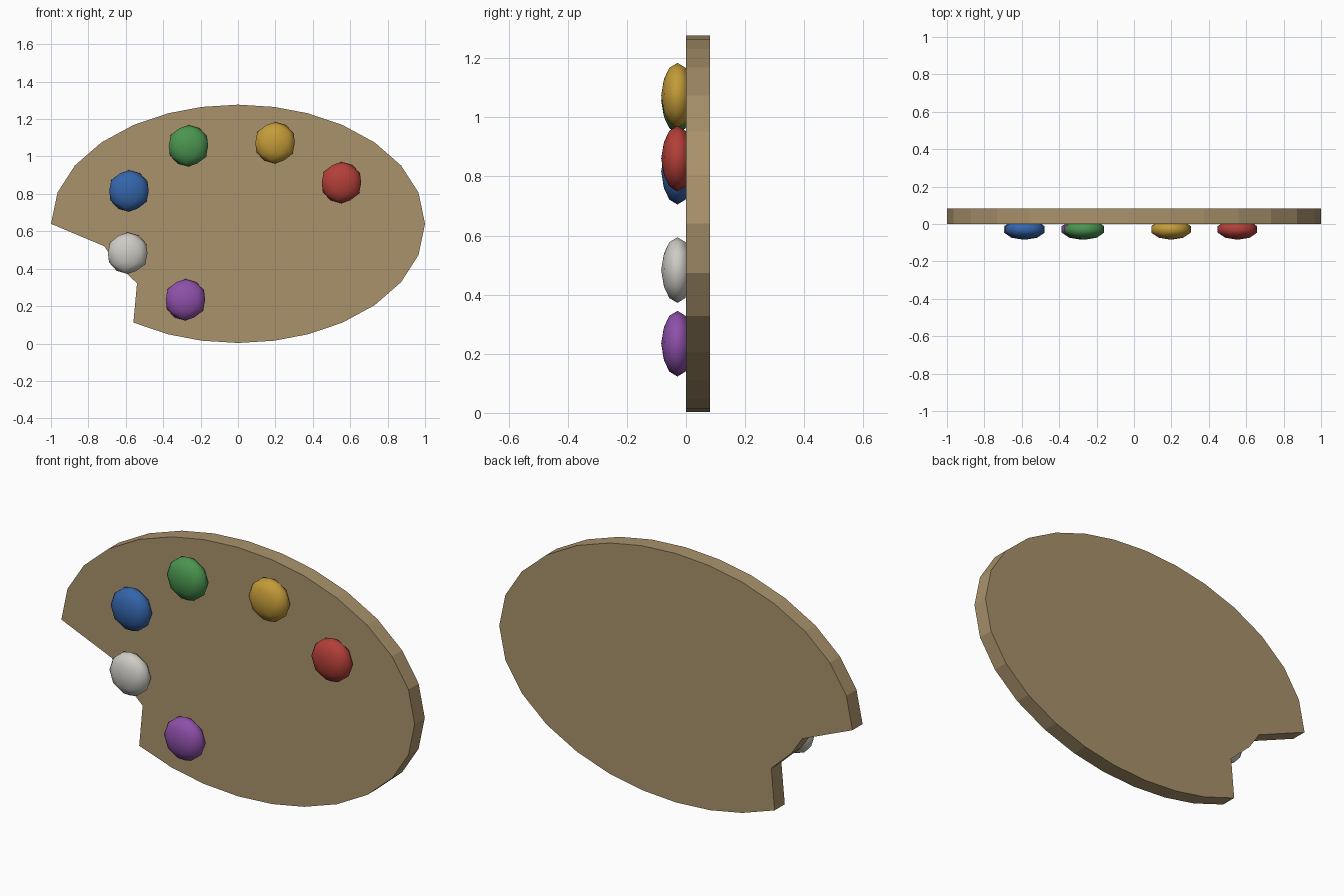
import bpy, bmesh, math
from mathutils import Matrix

if "Cube" in bpy.data.objects:
    bpy.data.objects.remove(bpy.data.objects["Cube"])


def material(name, rgb):
    m = bpy.data.materials.new(name)
    m.diffuse_color = (*rgb, 1)
    m.use_nodes = True
    m.node_tree.nodes["Principled BSDF"].inputs["Base Color"].default_value = m.diffuse_color
    return m


def add_object(name, bm, mat):
    bmesh.ops.recalc_face_normals(bm, faces=bm.faces)
    me = bpy.data.meshes.new(name)
    bm.to_mesh(me)
    bm.free()
    me.materials.append(mat)
    ob = bpy.data.objects.new(name, me)
    bpy.context.collection.objects.link(ob)
    return ob


# Board outline: 28-sided oval, one quarter mirrored to four
RX, RZ, CZ = 1.0, 0.637, 0.64
THICK = 0.082
quarter = [0, 15.2, 29.3, 43, 56, 68, 78.8]
half = quarter + [90] + [180 - a for a in reversed(quarter)]
angles = half + [360 - a for a in reversed(half[1:-1])]
# leave out the lower left points, where the thumb notch is cut
oval = [(RX * math.cos(math.radians(a)), CZ + RZ * math.sin(math.radians(a)))
        for a in angles]
start = [p for p, a in zip(oval, angles) if a <= 180]
end = [p for p, a in zip(oval, angles) if a > 235]
notch = [(-0.715, 0.52), (-0.655, 0.43), (-0.54, 0.322)]

# Palette board
bm = bmesh.new()
face = bm.faces.new([bm.verts.new((x, 0, z)) for x, z in start + notch + end])
ext = bmesh.ops.extrude_face_region(bm, geom=[face], use_keep_orig=True)
bmesh.ops.translate(bm, vec=(0, THICK, 0),
                    verts=[g for g in ext["geom"] if isinstance(g, bmesh.types.BMVert)])
add_object("palette_board", bm, material("wood", (0.40, 0.29, 0.15)))

# Paint blobs: flattened spheres sunk into the front face
paints = [
    ("red", 0.553, 0.86, (0.45, 0.05, 0.04)),
    ("yellow", 0.198, 1.073, (0.55, 0.33, 0.04)),
    ("green", -0.265, 1.057, (0.07, 0.30, 0.08)),
    ("blue", -0.583, 0.816, (0.035, 0.13, 0.40)),
    ("white", -0.59, 0.483, (0.62, 0.60, 0.56)),
    ("purple", -0.281, 0.234, (0.27, 0.08, 0.40)),
]
for name, x, z, rgb in paints:
    bm = bmesh.new()
    bmesh.ops.create_icosphere(bm, subdivisions=2, radius=1,
                               matrix=Matrix.Diagonal((0.111, 0.055, 0.111, 1)))
    for f in bm.faces:
        f.smooth = True
    ob = add_object(name + "_paint", bm, material(name, rgb))
    ob.location = (x, -0.029, z)
